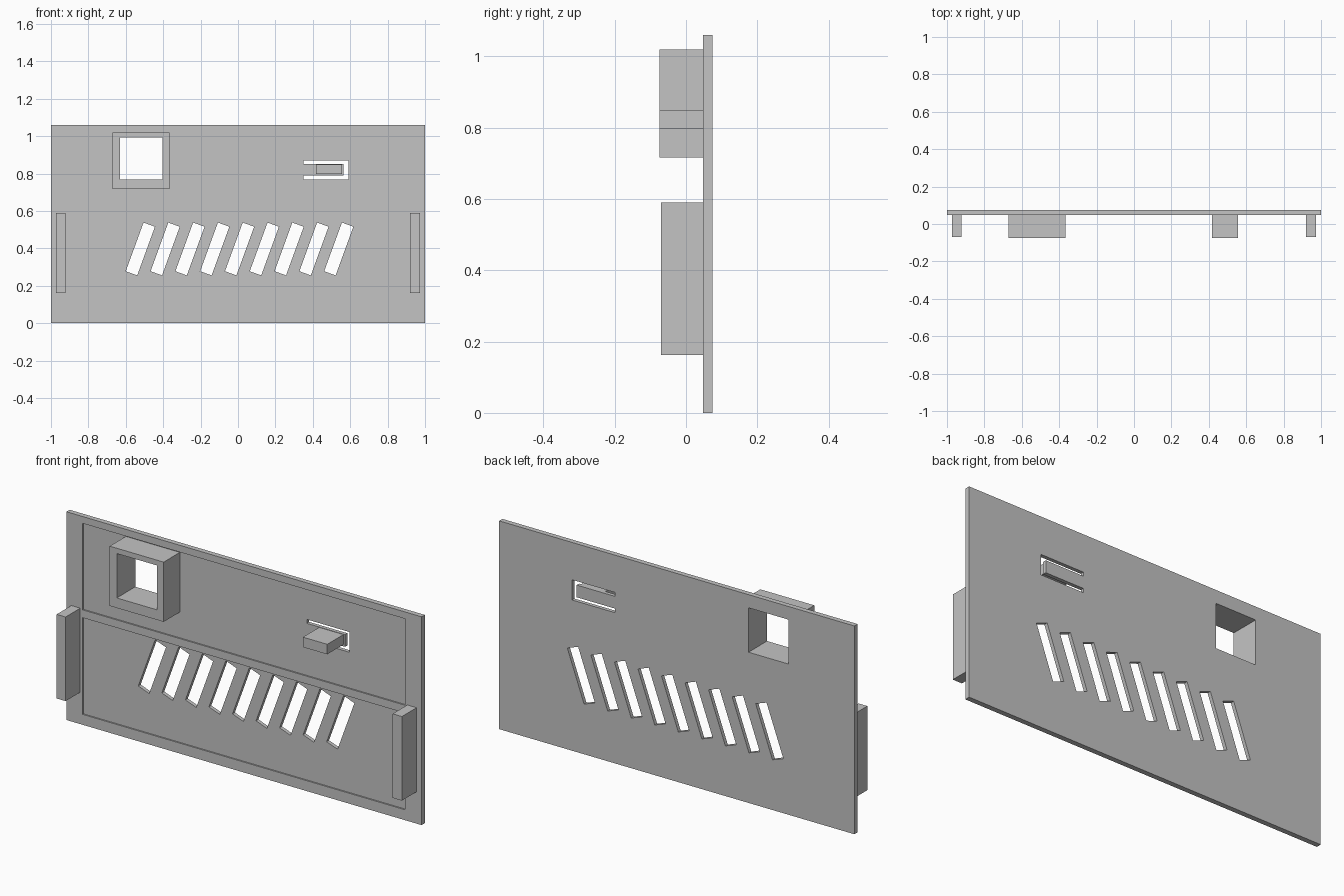
import bpy
from math import radians

if "Cube" in bpy.data.objects:
    bpy.data.objects.remove(bpy.data.objects["Cube"], do_unlink=True)

# Single plain plastic colour
grey = bpy.data.materials.new("light_grey")
grey.use_nodes = True
colour = (0.55, 0.55, 0.55, 1)
grey.diffuse_color = colour
grey.node_tree.nodes["Principled BSDF"].inputs["Base Color"].default_value = colour

BACK, FACE, FLOOR = 0.074, 0.048, 0.055


def box(name, x, y, z, tilt=0):
    """Box from (min, max) spans, tilted about the depth axis."""
    spans = (x, y, z)
    bpy.ops.mesh.primitive_cube_add(size=1, location=[sum(s) / 2 for s in spans])
    ob = bpy.context.object
    ob.name = name
    ob.scale = [s[1] - s[0] for s in spans]
    ob.rotation_euler.y = radians(tilt)
    bpy.ops.object.transform_apply(location=False, rotation=True, scale=True)
    ob.data.materials.append(grey)
    return ob


def cut(target, cutter):
    """Subtract the cutter and discard it."""
    mod = target.modifiers.new("cut", "BOOLEAN")
    mod.operation, mod.solver, mod.object = "DIFFERENCE", "EXACT", cutter
    bpy.context.view_layer.objects.active = target
    bpy.ops.object.modifier_apply(modifier=mod.name)
    bpy.data.objects.remove(cutter, do_unlink=True)


THROUGH = (-0.2, 0.2)
panel = box("panel", (-1, 1), (FACE, BACK), (0, 1.06))

# Two shallow recesses in the front face
for z in ((0.585, 1.025), (0.053, 0.545)):
    cut(panel, box("recess_cutter", (-0.908, 0.908), (-0.2, FLOOR), z))

# Row of slanted vents
for i in range(9):
    x = -0.522 + i * 0.1326
    cut(panel, box("vent_cutter", (x - 0.0325, x + 0.0325), THROUGH,
                   (0.258, 0.535), 20))

# Square window with its deep frame
window = ((-0.63, -0.404), THROUGH, (0.767, 0.993))
frame = box("window_frame", (-0.67, -0.366), (-0.075, FLOOR), (0.716, 1.02))
for part in (panel, frame):
    cut(part, box("window_cutter", *window))

# U-shaped slot that frees a springy tongue
for x, z in (((0.349, 0.59), (0.85, 0.87)),
             ((0.349, 0.59), (0.767, 0.788)),
             ((0.564, 0.59), (0.78, 0.86))):
    cut(panel, box("slot_cutter", x, THROUGH, z))

# Button on the tongue
box("button", (0.418, 0.555), (-0.075, FLOOR), (0.797, 0.848))

# Upright tabs at both ends
for side, x in (("right", (-0.972, -0.922)), ("left", (0.92, 0.972))):
    box(side + "_tab", x, (-0.07, FACE), (0.162, 0.59))
